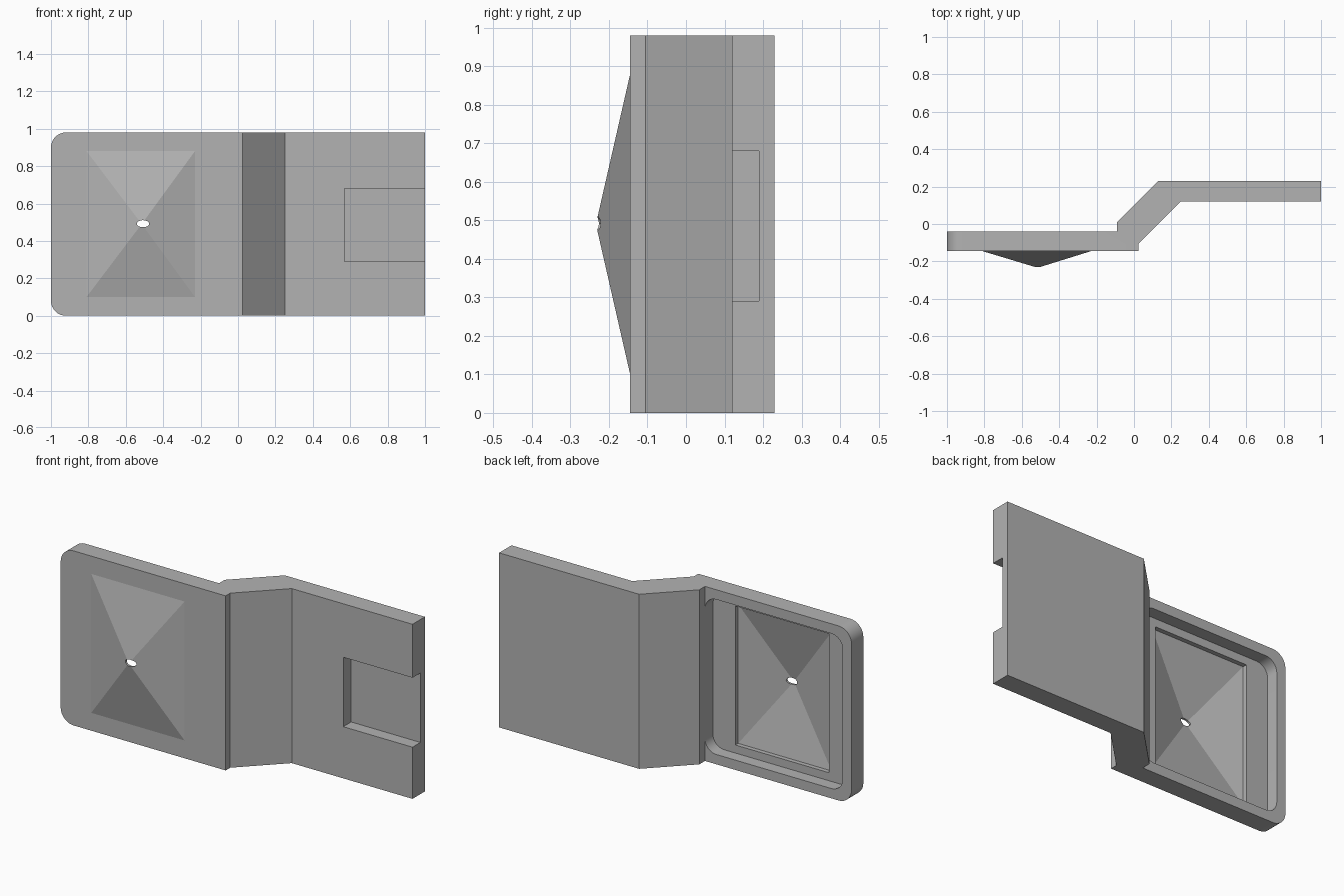
import bpy
import bmesh
from math import cos, sin, pi, radians
from mathutils import Vector

default = bpy.data.objects.get("Cube")
if default:
    bpy.data.objects.remove(default, do_unlink=True)

HEIGHT = 0.98
MID_Z = 0.49
CORNER = 0.08


def finish(bm, name):
    bmesh.ops.recalc_face_normals(bm, faces=bm.faces)
    mesh = bpy.data.meshes.new(name)
    bm.to_mesh(mesh)
    bm.free()
    obj = bpy.data.objects.new(name, mesh)
    bpy.context.collection.objects.link(obj)
    return obj


def prism(name, outline, direction, round_at=None, radius=0):
    """Extrude an outline; optionally round its y-parallel edges."""
    bm = bmesh.new()
    face = bm.faces.new([bm.verts.new(p) for p in outline])
    new = bmesh.ops.extrude_face_region(bm, geom=[face], use_keep_orig=True)["geom"]
    bmesh.ops.translate(bm, vec=direction,
                        verts=[v for v in new if isinstance(v, bmesh.types.BMVert)])
    if round_at:
        edges = []
        for e in bm.edges:
            a, b = (v.co for v in e.verts)
            if abs(a.x - b.x) + abs(a.z - b.z) < 1e-5 and round_at(a):
                edges.append(e)
        bmesh.ops.bevel(bm, geom=edges, offset=radius, segments=8,
                        profile=0.5, affect="EDGES")
    return finish(bm, name)


def rectangle(x0, x1, z0, z1, y):
    return [Vector(p) for p in ((x0, y, z0), (x1, y, z0), (x1, y, z1), (x0, y, z1))]


def block(name, x, y, z, **rounding):
    return prism(name, rectangle(*x, *z, y[0]), (0, y[1] - y[0], 0), **rounding)


def peak(name, rings, apex):
    """Stack of rectangular rings closed by a point."""
    bm = bmesh.new()
    loops = [[bm.verts.new(p) for p in ring] for ring in rings]
    tip = bm.verts.new(apex)
    bm.faces.new(loops[0])
    for i in range(4):
        j = (i + 1) % 4
        for a, b in zip(loops, loops[1:]):
            bm.faces.new((a[i], a[j], b[j], b[i]))
        bm.faces.new((loops[-1][i], loops[-1][j], tip))
    return finish(bm, name)


def combine(target, tool, operation):
    tool.hide_render = True
    mod = target.modifiers.new(tool.name, "BOOLEAN")
    mod.operation = operation
    mod.solver = "EXACT"
    mod.object = tool
    bpy.context.view_layer.objects.active = target
    bpy.ops.object.modifier_apply(modifier=mod.name)
    bpy.data.objects.remove(tool, do_unlink=True)


# Stepped plate, with rounded corners on its forward end
profile = [(-1, -0.04), (-0.09, -0.04), (-0.09, 0.01), (0.13, 0.23), (1, 0.23),
           (1, 0.12), (0.25, 0.12), (0.025, -0.105), (0.025, -0.145), (-1, -0.145)]
plate = prism("stepped_plate", [(x, y, 0) for x, y in profile], (0, 0, HEIGHT),
              round_at=lambda p: p.x < -0.99, radius=CORNER)

# Rounded pocket in the back of the forward end
combine(plate, block("pocket", (-0.945, -0.09), (-0.11, 0.1), (0.055, 0.925),
                     round_at=lambda p: True, radius=0.07), "DIFFERENCE")

# Pyramid on the front, its base sunk into the plate along the slopes
span = (-0.81, -0.23, 0.10, 0.88)
apex = Vector((-0.515, -0.234, MID_Z))
base = [apex + (p - apex) * 1.1 for p in rectangle(*span, -0.145)]
combine(plate, peak("pyramid", [base], apex), "UNION")

# Hollow behind the pyramid
hollow = peak("hollow", [rectangle(*span, -0.06), rectangle(*span, -0.135)],
              (apex.x, -0.222, MID_Z))
combine(plate, hollow, "DIFFERENCE")

# Small oval hole through the tip
oval = [(-0.508 + 0.033 * cos(t * pi / 8), -0.3, 0.492 + 0.019 * sin(t * pi / 8))
        for t in range(16)]
combine(plate, prism("tip_hole", oval, (0, 0.3, 0)), "DIFFERENCE")

# Open notch in the front of the rear end
combine(plate, block("notch", (0.57, 1.1), (0.05, 0.19), (0.29, 0.68)), "DIFFERENCE")

# Colour and shading
grey = bpy.data.materials.new("plain_grey")
grey.use_nodes = True
colour = (0.45, 0.45, 0.45, 1)
grey.diffuse_color = colour
grey.node_tree.nodes["Principled BSDF"].inputs["Base Color"].default_value = colour
plate.data.materials.clear()
plate.data.materials.append(grey)
for polygon in plate.data.polygons:
    polygon.material_index = 0

bpy.ops.object.select_all(action="DESELECT")
plate.select_set(True)
bpy.context.view_layer.objects.active = plate
bpy.ops.object.shade_smooth_by_angle(angle=radians(12))
